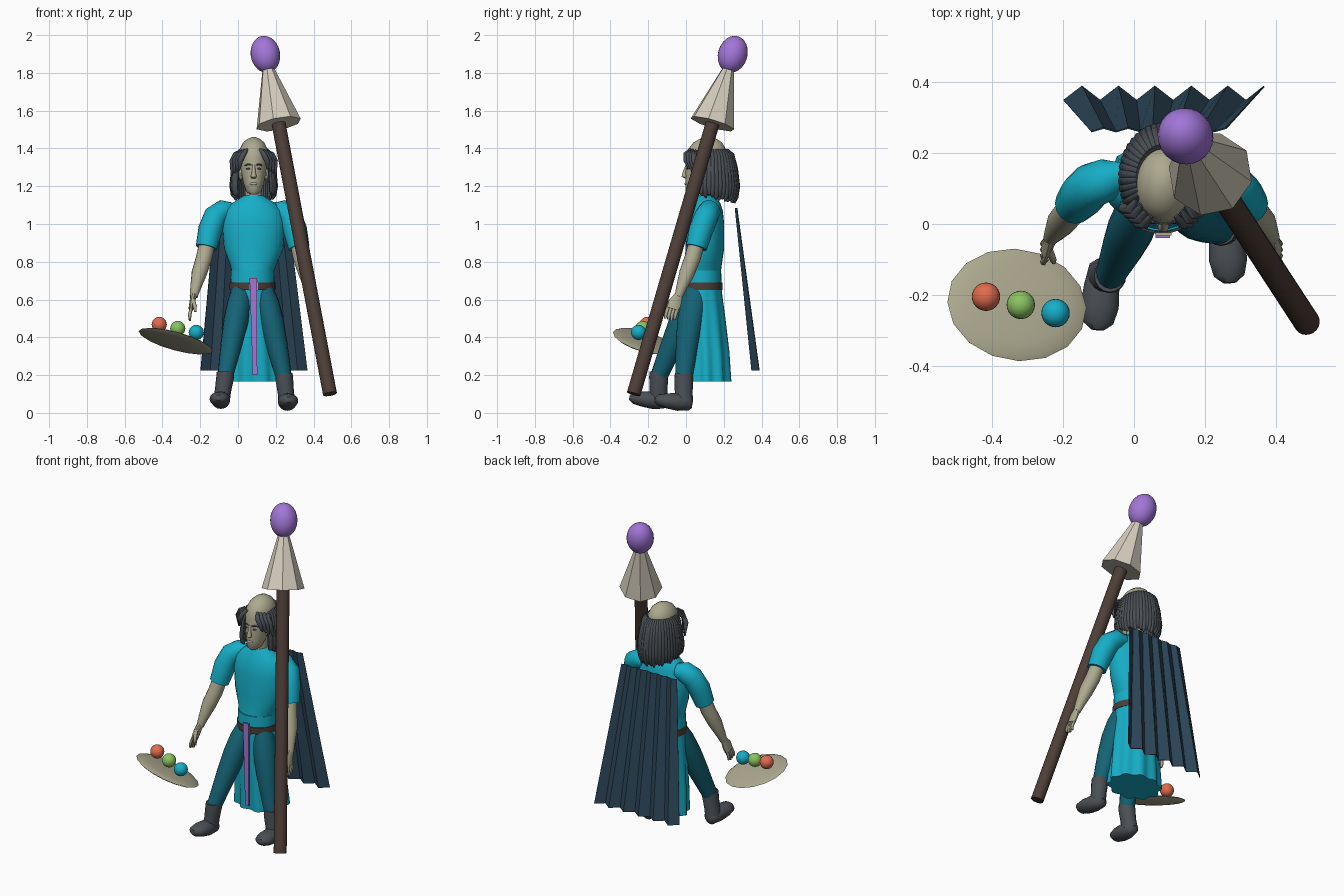
import bpy, bmesh
from math import sin, cos, pi, radians
from mathutils import Vector, Matrix

cube = bpy.data.objects.get("Cube")
if cube:
    bpy.data.objects.remove(cube, do_unlink=True)


def material(name, r, g, b):
    m = bpy.data.materials.new(name)
    m.use_nodes = True
    m.diffuse_color = (r, g, b, 1)
    m.node_tree.nodes["Principled BSDF"].inputs["Base Color"].default_value = (r, g, b, 1)
    return m


PURPLE = material("purple", .36, .18, .68)
CREAM = material("cream", .66, .61, .51)
SKIN = material("khaki skin", .42, .4, .28)
BROWN = material("dark brown", .075, .047, .038)
CYAN = material("cyan cloth", .008, .42, .57)
TEAL = material("deep teal", .007, .125, .18)
NAVY = material("navy cape", .026, .062, .1)
GREY = material("slate grey", .07, .08, .092)
ORANGE = material("orange paint", .74, .15, .075)
GREEN = material("green paint", .25, .54, .12)


def finish(name, bm, mat, smooth=True):
    bmesh.ops.recalc_face_normals(bm, faces=bm.faces[:])
    mesh = bpy.data.meshes.new(name)
    bm.to_mesh(mesh)
    bm.free()
    mesh.materials.append(mat)
    ob = bpy.data.objects.new(name, mesh)
    bpy.context.collection.objects.link(ob)
    if smooth:
        bpy.ops.object.select_all(action='DESELECT')
        ob.select_set(True)
        bpy.context.view_layer.objects.active = ob
        bpy.ops.object.shade_smooth_by_angle(angle=radians(45))
    return ob


def add_loft(bm, path, n=16, flat=False, flutes=0):
    """Skin elliptical rings (x, y, z, side radius, depth radius) along a path."""
    pts = [Vector(p[:3]) for p in path]
    rings = []
    for i, p in enumerate(path):
        t = (pts[min(i + 1, len(pts) - 1)] - pts[max(i - 1, 0)]).normalized()
        if flat:
            t = Vector((0, 0, 1))
        side = Vector((1, 0, 0))
        side = (side - t * side.dot(t)).normalized()
        up = t.cross(side)
        ring = []
        for k in range(n):
            a = 2 * pi * k / n
            wave = 1 + .07 * cos(flutes * a) * i / (len(path) - 1) if flutes else 1
            ring.append(bm.verts.new(pts[i] + (side * cos(a) * p[3] + up * sin(a) * p[-1]) * wave))
        rings.append(ring)
    for a, b in zip(rings, rings[1:]):
        for k in range(n):
            bm.faces.new((a[k], a[(k + 1) % n], b[(k + 1) % n], b[k]))
    bm.faces.new(rings[0])
    bm.faces.new(rings[-1])


def loft(name, path, mat, **kw):
    bm = bmesh.new()
    add_loft(bm, path, **kw)
    return finish(name, bm, mat)


def ball(name, pos, size, mat, normal=(0, 0, 1), seg=24):
    bm = bmesh.new()
    rot = Vector((0, 0, 1)).rotation_difference(Vector(normal)).to_matrix().to_4x4()
    bmesh.ops.create_uvsphere(bm, u_segments=seg, v_segments=seg // 2, radius=1,
                              matrix=Matrix.Translation(pos) @ rot @ Matrix.Diagonal((*size, 1)))
    return finish(name, bm, mat)


def rod(name, a, b, r1, r2, mat, seg, smooth):
    a, b = Vector(a), Vector(b)
    bm = bmesh.new()
    rot = (b - a).to_track_quat('Z', 'Y').to_matrix().to_4x4()
    bmesh.ops.create_cone(bm, cap_ends=True, segments=seg, radius1=r1, radius2=r2,
                          depth=(b - a).length, matrix=Matrix.Translation((a + b) / 2) @ rot)
    return finish(name, bm, mat, smooth)


def box(name, pos, size, mat):
    bm = bmesh.new()
    bmesh.ops.create_cube(bm, size=1, matrix=Matrix.Translation(pos) @ Matrix.Diagonal((*size, 1)))
    return finish(name, bm, mat, False)


# Giant brush: shaft, ferrule and tip
foot, neck = Vector((.487, -.277, .1)), Vector((.215, .14, 1.53))
axis = (neck - foot).normalized()
rod("brush_shaft", foot, neck, .037, .037, BROWN, 20, True)
rod("brush_ferrule", neck, neck + axis * .32, .122, .028, CREAM, 8, False)
ball("brush_tip", neck + axis * .39, (.078, .078, .1), PURPLE, axis)

# Paint tray with three blobs
ball("paint_tray", (-.33, -.228, .38), (.203, .165, .018), SKIN, (.28, .3, 1), 16)
for i, (label, mat) in enumerate((("orange", ORANGE), ("green", GREEN), ("blue", CYAN))):
    ball(label + "_blob", (-.417 + .098 * i, -.205 - .023 * i, .468 - .021 * i), (.04, .04, .04), mat)

# Tunic, hem band, belt and skirt
loft("tunic", [(.077, .085, .75, .112, .1), (.08, .09, .79, .125, .1), (.083, .1, .87, .157, .102),
               (.083, .1, 1.0, .167, .102), (.083, .105, 1.07, .152, .09), (.083, .107, 1.11, .115, .075),
               (.083, .105, 1.135, .075, .06), (.083, .103, 1.15, .052, .05)], CYAN, n=28, flat=True)
loft("tunic_hem", [(.077, .083, .675, .117, .106), (.077, .083, .755, .114, .103)], CYAN, n=28, flat=True)
loft("belt", [(.077, .083, .65, .121, .111), (.077, .083, .69, .121, .111)], BROWN, n=28, flat=True)
box("belt_buckle", (.083, -.028, .67), (.045, .008, .05), SKIN)
loft("skirt", [(.077, .085, .68, .114, .1), (.08, .095, .5, .13, .115), (.085, .105, .32, .15, .125),
               (.09, .11, .165, .16, .128)], CYAN, n=60, flat=True, flutes=10)

# Hanging sash
bm = bmesh.new()
bmesh.ops.create_cube(bm, size=1)
for v in bm.verts:
    top = v.co.z > 0
    v.co = ((.081 if top else .09) + v.co.x * (.04 if top else .024), -.036 + v.co.y * .008, .715 if top else .2)
finish("sash", bm, PURPLE, False)

# Pleated cape
bm = bmesh.new()
rows = []
for z, left, right, y, fold in ((1.085, -.12, .26, .265, .005), (.225, -.198, .367, .368, .02)):
    rows.append([bm.verts.new((left + (right - left) * k / 11, y + fold * (-1) ** (k + 1), z))
                 for k in range(12)])
for k in range(11):
    bm.faces.new((rows[0][k], rows[0][k + 1], rows[1][k + 1], rows[1][k]))
cape = finish("cape", bm, NAVY, False)
solid = cape.modifiers.new("thickness", 'SOLIDIFY')
solid.thickness = .004
solid.offset = 0

# Arms: sleeve, forearm, palm, fingers and thumb
for side, s in (("right", 1), ("left", -1)):
    def at(x, y, z, *r):
        return (x if s > 0 else .155 - x, y, z, *r)
    loft(side + "_sleeve", [at(-.03, .135, 1.075, .04), at(-.075, .125, 1.07, .06), at(-.12, .108, 1.04, .064),
                            at(-.147, .08, .97, .064), at(-.168, .055, .875, .056)], CYAN)
    loft(side + "_forearm", [at(-.16, .06, .91, .042), at(-.18, .035, .82, .043), at(-.205, .005, .74, .041),
                             at(-.225, -.025, .66, .028), at(-.235, -.04, .615, .021)], SKIN)
    bm = bmesh.new()
    add_loft(bm, [at(-.234, -.038, .625, .018, .022), at(-.243, -.058, .585, .014, .036),
                  at(-.249, -.07, .55, .013, .034)], n=10)
    for k in range(4):
        y = -.044 - .017 * k
        add_loft(bm, [at(-.246, y, .558, .009), at(-.256, y - .012, .52, .009),
                      at(-.254, y - .016, .488 + .006 * abs(k - 1), .006)], n=8)
    add_loft(bm, [at(-.238, -.075, .6, .011), at(-.228, -.1, .565, .01), at(-.226, -.108, .535, .006)], n=8)
    finish(side + "_hand", bm, SKIN)

# Legs and boots, one stepping forward
for side, hip, knee, ankle in (("right", (.022, .06, .66), (-.022, -.045, .43), (-.068, -.145, .19)),
                               ("left", (.135, .06, .66), (.19, .012, .43), (.245, -.012, .18))):
    h, k, a = Vector(hip), Vector(knee), Vector(ankle)
    loft(side + "_leg", [(*h, .05, .06), (*h.lerp(k, .35), .064, .072), (*h.lerp(k, .75), .066, .07),
                         (*k.lerp(a, .25), .058, .06), (*a, .041, .045)], TEAL)
    out = -.1 if side == "right" else .07
    d = Vector((out, -1, .1)).normalized()
    base = a + Vector((out * .2, 0, -.125))
    loft(side + "_boot_shaft", [(*(a + Vector((0, 0, .03))), .044, .047), (*a, .047, .05),
                                (*a.lerp(base, .6), .043, .047), (*base, .045, .05)], GREY)
    loft(side + "_boot_foot", [(*(base - d * .045), .02, .025), (*(base - d * .03), .04, .04),
                               (*(base + d * .03), .05, .047), (*(base + d * .09), .054, .04),
                               (*(base + d * .135), .043, .03), (*(base + d * .155), .018, .014)], GREY)

# Neck, head and facial features
cx = .083
loft("neck", [(cx, .1, 1.12, .045), (cx, .1, 1.25, .045)], SKIN, flat=True)
loft("head", [(cx, .035, 1.155, .018, .022), (cx, .045, 1.172, .04, .048), (cx, .065, 1.22, .055, .068),
              (cx, .085, 1.28, .067, .088), (cx, .107, 1.35, .078, .104), (cx, .112, 1.395, .075, .1),
              (cx, .115, 1.43, .057, .077), (cx, .117, 1.45, .034, .046), (cx, .118, 1.46, .01, .014)],
     SKIN, n=28, flat=True)
loft("nose", [(cx, .006, 1.315, .007, .008), (cx, -.004, 1.275, .01, .014),
              (cx, -.008, 1.25, .016, .016), (cx, .004, 1.24, .01, .008)], SKIN, n=10, flat=True)
ball("lips", (cx, 0, 1.213), (.02, .008, .008), SKIN)
for side, s in (("right", -1), ("left", 1)):
    ball(side + "_eye", (cx + s * .028, .006, 1.293), (.013, .005, .005), GREY, seg=12)
    loft(side + "_brow", [(cx + s * .012, .002, 1.312, .004), (cx + s * .028, .005, 1.317, .005),
                          (cx + s * .046, .02, 1.309, .003)], GREY, n=6)
    ball(side + "_ear", (cx + s * .068, .085, 1.265), (.012, .022, .033), SKIN, seg=12)

# Long strands of hair hanging around the bald crown
bm = bmesh.new()
count = 30
for i in range(count):
    a = radians(-118 + 236 * i / (count - 1))
    lift = .025 * (1 - cos(a)) + .008 * (i % 3)
    add_loft(bm, [(cx + .8 * r * sin(a), .13 + r * cos(a), z, w) for r, z, w in
                  ((.088, 1.392, .009), (.112, 1.365, .015), (.13, 1.29, .016),
                   (.14, 1.2, .017), (.134, 1.14 + lift * .5, .014), (.126, 1.11 + lift, .005))], n=8)
# Swept fringe locks framing the face
for s in (-1, 1):
    for k in range(4):
        x, y = cx + s * (.035 + .014 * k), .012 + .014 * k
        add_loft(bm, [(x, y + .012, 1.395 - .004 * k, .008), (x + s * .018, y - .012, 1.372, .014),
                      (x + s * .036, y - .01, 1.335, .015), (x + s * .04, y + .006, 1.29 - .01 * k, .005)], n=8)
finish("hair", bm, GREY)
